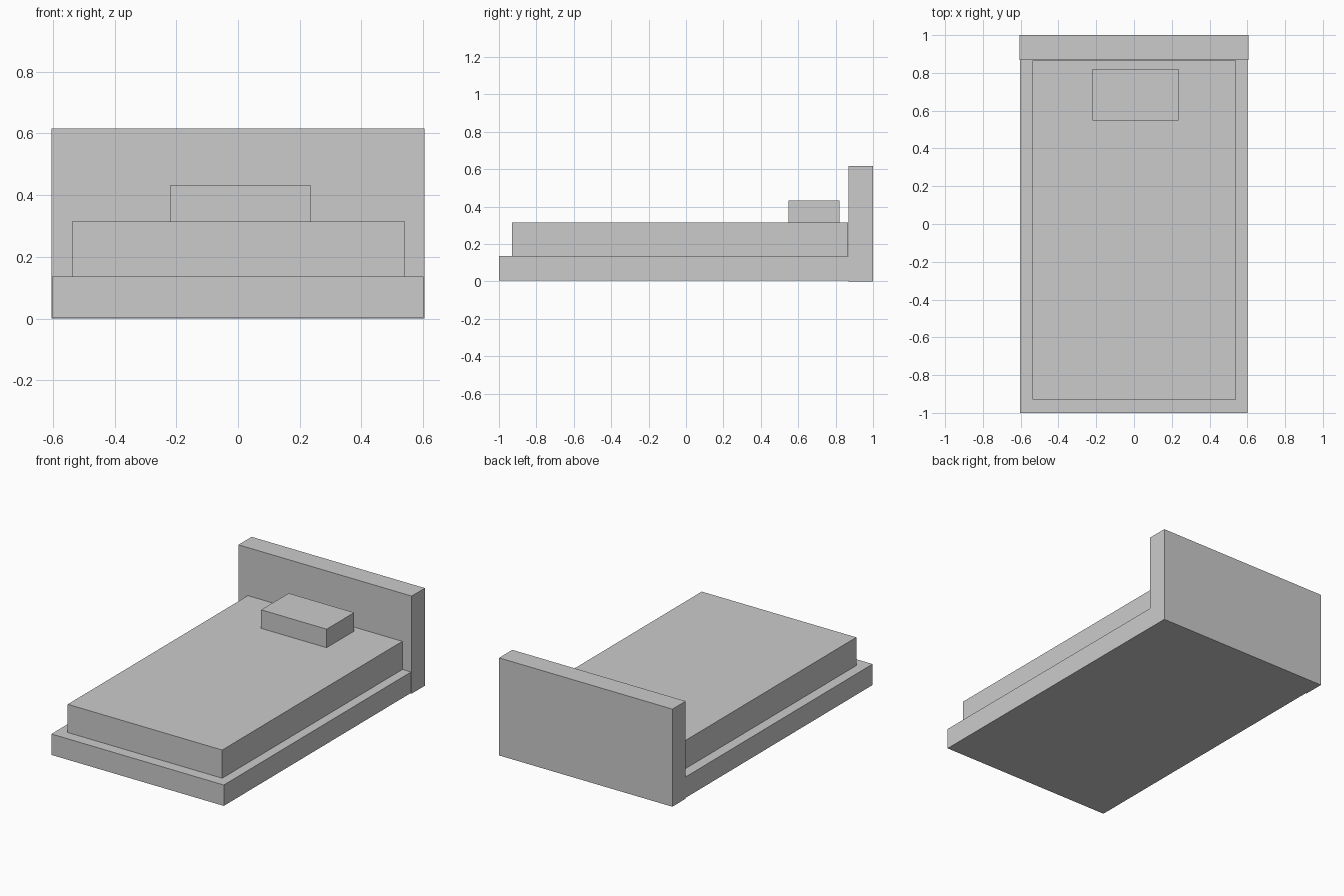
import bpy

if "Cube" in bpy.data.objects:
    bpy.data.objects.remove(bpy.data.objects["Cube"])


def box(name, x, y, z):
    """Add a box spanning the given (min, max) ranges."""
    spans = (x, y, z)
    bpy.ops.mesh.primitive_cube_add(size=1, location=[(a + b) / 2 for a, b in spans])
    obj = bpy.context.object
    obj.name = name
    obj.scale = [b - a for a, b in spans]
    bpy.ops.object.transform_apply(location=False, rotation=False, scale=True)
    return obj


# Low platform, ending at the headboard
box("bed_base", (-0.603, 0.601), (-1.0, 0.868), (0.004, 0.136))
# Upright board at the back
box("headboard", (-0.605, 0.605), (0.868, 1.0), (0.0, 0.616))
# Mattress resting on the platform
box("mattress", (-0.538, 0.541), (-0.93, 0.866), (0.136, 0.314))
# Pillow near the headboard
box("pillow", (-0.221, 0.236), (0.547, 0.821), (0.314, 0.431))
